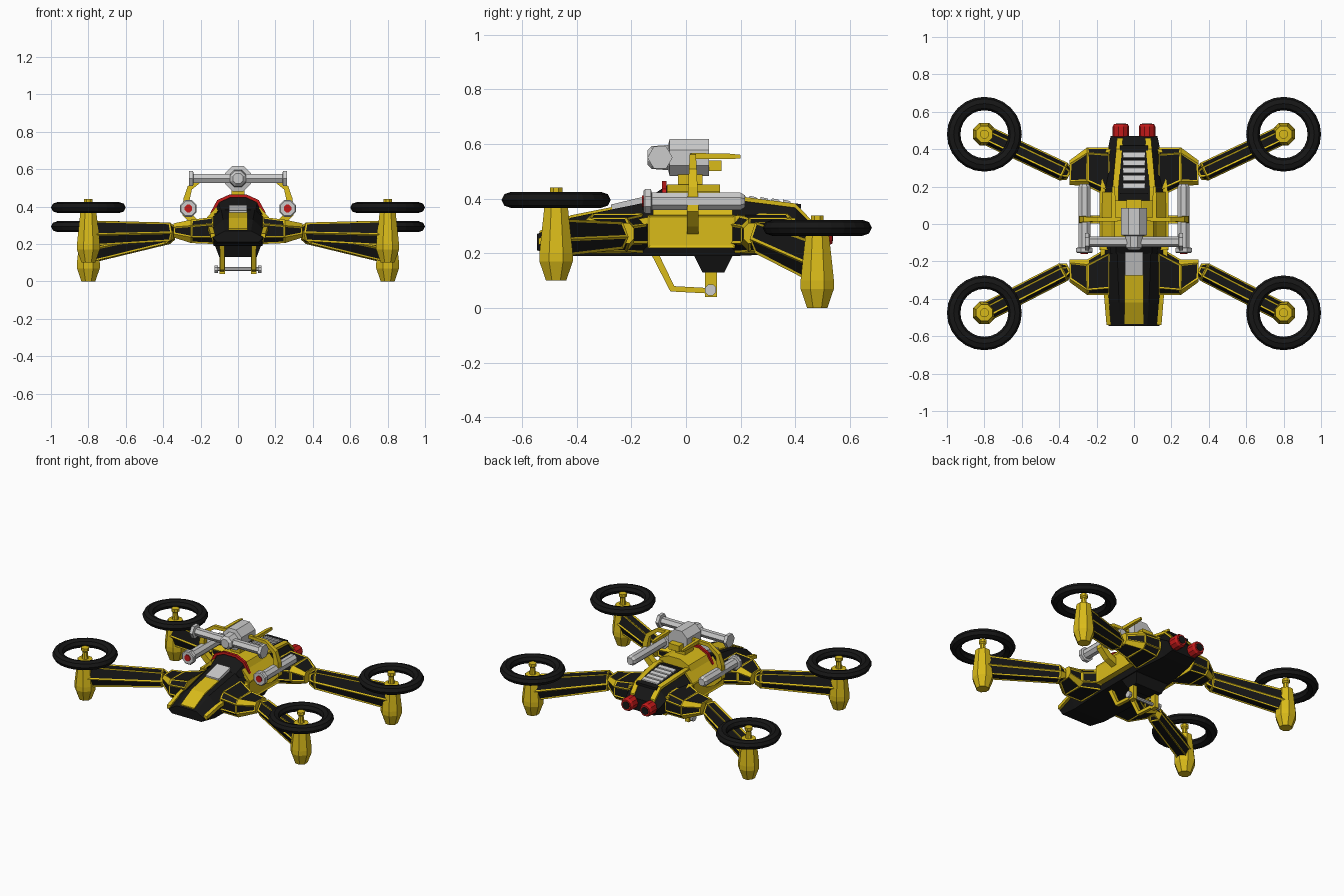
import bpy, bmesh, math
from mathutils import Vector

if "Cube" in bpy.data.objects:
    bpy.data.objects.remove(bpy.data.objects["Cube"])

COL = {"yellow": (0.70, 0.50, 0.01, 1), "black": (0.008, 0.008, 0.008, 1), "red": (0.55, 0.01, 0.01, 1)}
MATS = {}
for n, c in COL.items():
    MATS[n] = bpy.data.materials.new(n)
    MATS[n].diffuse_color = c


def loft(name, rings, col=None, panel=None, inset=0.014, depth=-0.004, mirror=False):
    """Skin closed rings, cap the ends, optionally inset coloured panels in the side faces."""
    bm = bmesh.new()
    vs = [[bm.verts.new(p) for p in r] for r in rings]
    n = len(rings[0])
    sides = [bm.faces.new((a[i], a[(i + 1) % n], b[(i + 1) % n], b[i]))
             for a, b in zip(vs, vs[1:]) for i in range(n)]
    bm.faces.new(vs[0])
    bm.faces.new(vs[-1])
    bmesh.ops.recalc_face_normals(bm, faces=bm.faces)
    if panel:
        big = [f for f in sides if min(e.calc_length() for e in f.edges) > inset * 2.6]
        bmesh.ops.inset_individual(bm, faces=big, thickness=inset, depth=depth)
        for f in big:
            f.material_index = 1
    me = bpy.data.meshes.new(name)
    bm.to_mesh(me)
    bm.free()
    ob = bpy.data.objects.new(name, me)
    bpy.context.collection.objects.link(ob)
    for c in (col, panel):
        if c:
            me.materials.append(MATS[c])
    if mirror:
        ob.modifiers.new("mirror", 'MIRROR').use_mirror_merge = False
    return ob


def pipe(name, pts, radii, col=None, n=8, **kw):
    """Polygonal tube along a path; also used for turned shapes on a straight axis."""
    pts = [Vector(p) for p in pts]
    if not isinstance(radii, (list, tuple)):
        radii = [radii] * len(pts)
    last = len(pts) - 1
    tan = [(pts[min(i + 1, last)] - pts[max(i - 1, 0)]).normalized() for i in range(last + 1)]
    axes = [Vector((1, 0, 0)), Vector((0, 1, 0)), Vector((0, 0, 1))]
    ref = min(axes, key=lambda a: max(abs(t.dot(a)) for t in tan))
    rings = []
    for p, t, r in zip(pts, tan, radii):
        u = t.cross(ref).normalized()
        v = t.cross(u)
        ang = [2 * math.pi * (k + 0.5) / n for k in range(n)]
        rings.append([p + r * (math.cos(a) * u + math.sin(a) * v) for a in ang])
    return loft(name, rings, col, **kw)


def turned(name, origin, axis, prof, col=None, n=8, **kw):
    o, a = Vector(origin), Vector(axis)
    return pipe(name, [o + a * t for t, r in prof], [r for t, r in prof], col, n, **kw)


def box(name, x, y, z, col=None, **kw):
    rings = [[(x[0], yy, z[0]), (x[1], yy, z[0]), (x[1], yy, z[1]), (x[0], yy, z[1])] for yy in y]
    return loft(name, rings, col, **kw)


def strip(name, pts, w, h, col=None, **kw):
    """Flat trim strip running along y."""
    rings = [[(x - w, y, z - h), (x + w, y, z - h), (x + w, y, z + h), (x - w, y, z + h)] for x, y, z in pts]
    return loft(name, rings, col, **kw)


# fuselage: y, bottom half-width/z, side half-width/z, deck half-width/z
hull = [(-0.545, .11, .21, .135, .235, .07, .27), (-0.42, .12, .19, .145, .27, .08, .33),
        (-0.15, .13, .19, .17, .31, .09, .385), (0.18, .13, .19, .17, .32, .10, .40),
        (0.40, .10, .20, .14, .31, .075, .375), (0.47, .09, .22, .125, .27, .07, .30)]
loft("fuselage", [[(a, y, za), (b, y, zb), (c, y, zc), (-c, y, zc), (-b, y, zb), (-a, y, za)]
                  for y, a, za, b, zb, c, zc in hull], "black")
loft("belly_block", [[(w, y0, z), (w, y1, z), (-w, y1, z), (-w, y0, z)]
                     for z, w, y0, y1 in ((0.21, .13, .02, .18), (0.13, .10, .06, .14))], "black")

# yellow trim on the hull
strip("hood_panel", [(0, -0.535, .275), (0, -0.42, .332), (0, -0.27, .362)], .05, .007, "yellow")
strip("edge_trim", [(.135, -0.54, .243), (.145, -0.42, .276), (.168, -0.15, .318), (.168, .18, .327), (.138, .40, .316)],
      .012, .012, "yellow", mirror=True)
strip("deck_trim", [(.09, -0.09, .39), (.10, .18, .402), (.08, .40, .374), (.075, .46, .312)],
      .016, .008, "yellow", mirror=True)
loft("deck_side", [[(.105, y, .375), (.172, y, .30), (.176, y, .33), (.115, y, .40)] for y in (-0.12, .17)],
     "yellow", mirror=True)
box("side_panel", (.12, .185), (-0.14, .18), (.22, .34), "yellow", panel="yellow", inset=.012, depth=-.005, mirror=True)

# cabin, windscreen and red hoop
cab = [(.14, .36), (.105, .425), (.045, .452), (-.045, .452), (-.105, .425), (-.14, .36)]
loft("cabin_roof", [[(x, y, z) for x, z in cab] for y in (-0.07, .125)], "yellow")
loft("cabin_front", [[(x * .9, -0.16, .36 + (z - .36) * .3) for x, z in cab],
                     [(x * .97, -0.07, z - .004) for x, z in cab]], "black")
pipe("cabin_hoop", [(x, -0.08, z + .004) for x, z in cab], .012, "red", 4)
strip("windscreen", [(0, -0.275, .366), (0, -0.15, .396)], .048, .012)

# rear vents and boosters
strip("vent_frame", [(0, .16, .40), (0, .42, .372)], .075, .008, "black")
for i in range(5):
    y = .205 + i * .041
    z = .412 - (y - .18) * .113
    loft("vent_slat", [[(x, y - .016, z - .012), (x, y + .016, z - .012), (x, y + .012, z), (x, y - .014, z + .006)]
                       for x in (-.06, .06)])
turned("booster", (.07, 0, .27), (0, 1, 0), [(.44, .03), (.465, .03), (.467, .044), (.52, .044), (.535, .036)],
       "red", 10, mirror=True)
turned("booster_core", (.07, 0, .27), (0, 1, 0), [(.53, .026), (.538, .026)], "black", 10, mirror=True)


# shoulders, arms and rotor pods
def shoulder_ring(x, y0, y1, z0, z1):
    c, d = (z1 - z0) * .25, (y1 - y0) * .14
    return [(x, y0 + d, z0), (x, y1 - d, z0), (x, y1, z0 + c), (x, y1, z1 - c),
            (x, y1 - d, z1), (x, y0 + d, z1), (x, y0, z1 - c), (x, y0, z0 + c)]


def arm_ring(p, z0, z1, side, w):
    zm = z0 + (z1 - z0) * .45
    sec = [(-.6, z0), (.6, z0), (1, zm), (.55, z1), (-.55, z1), (-1, zm)]
    return [(p[0] + side[0] * w * s, p[1] + side[1] * w * s, z) for s, z in sec]


ENDS = {
    "front": dict(sh=[(.13, -.38, -.12, .20, .345), (.25, -.38, -.19, .205, .33), (.345, -.31, -.19, .235, .31)],
                  a=(.345, -.24), az=(.215, .315), b=(.79, -.47), bz=(.19, .325), pod=.10, y=-.475, ring=.395),
    "rear": dict(sh=[(.13, .14, .41, .20, .345), (.25, .20, .41, .205, .33), (.345, .21, .34, .235, .31)],
                 a=(.345, .265), az=(.20, .315), b=(.79, .475), bz=(.10, .25), pod=.0, y=.48, ring=.293)}
for n, e in ENDS.items():
    loft(n + "_shoulder", [shoulder_ring(*s) for s in e["sh"]], "yellow", "black", .011, mirror=True)
    a, b = Vector(e["a"]), Vector(e["b"])
    d = (b - a).normalized()
    side = (-d.y, d.x)
    pts = [(a, .6, 0), (a + d * .035, 1, 0), (b, 1, 1)]
    rings = []
    for p, s, t in pts:
        z0, z1 = (e["az"][k] * (1 - t) + e["bz"][k] * t for k in (0, 1))
        m = (z0 + z1) / 2
        rings.append(arm_ring(p, m + (z0 - m) * s, m + (z1 - m) * s, side, .052 * s))
    loft(n + "_arm", rings, "yellow", "black", .0125, mirror=True)
    z = e["pod"]
    h = e["ring"] - z
    turned(n + "_rotor_pod", (.80, e["y"], z), (0, 0, 1),
           [(0, .04), (.07, .066), (.10, .066), (.17, .058), (h - .03, .047), (h - .028, .02), (h + .018, .016),
            (h + .026, .025), (h + .045, .025)], "yellow", 8, mirror=True)
    for s in (-1, 1):
        bpy.ops.mesh.primitive_torus_add(major_radius=.164, minor_radius=.036, major_segments=24, minor_segments=8,
                                         location=(.80 * s, e["y"], e["ring"]))
        t = bpy.context.object
        t.name = n + "_rotor_ring"
        t.scale.z = .82
        t.data.materials.append(MATS["black"])

# side guns and their brackets
turned("side_gun", (.265, 0, .39), (0, 1, 0), [(-.155, .042), (-.15, .048), (-.128, .048), (-.125, .034), (.20, .034),
                                               (.215, .024)], None, 8, mirror=True)
turned("side_gun_muzzle", (.265, 0, .39), (0, 1, 0), [(-.16, .022), (-.15, .022)], "red", 8, mirror=True)
pipe("gun_bracket", [(.17, .025, .29), (.23, .025, .315), (.277, .025, .36), (.275, .025, .44), (.258, .025, .50),
                     (.19, .025, .55), (.05, .025, .555)], [.03, .03, .03, .024, .02, .016, .014], "yellow", 4, mirror=True)
pipe("rear_prong", [(.11, .02, .555), (.11, .15, .555), (.11, .20, .553)], [.016, .014, .010], "yellow", 4, mirror=True)

# roof cannon with cross tube
turned("cannon_body", (0, 0, .55), (0, 1, 0), [(-.14, .03), (-.125, .045), (-.065, .05), (-.06, .074), (.085, .074)], None, 8)
turned("cannon_tube", (0, -.095, .55), (1, 0, 0), [(-.262, .046), (-.24, .046), (-.237, .027), (.237, .027), (.24, .046),
                                                   (.262, .046)], None, 6)
box("cannon_mount", (-.035, .035), (-.03, .06), (.44, .50), "yellow")
box("cannon_rear_block", (-.04, .04), (.08, .13), (.50, .54), "yellow")

# landing gear
pipe("skid_strut", [(.085, -.12, .21), (.085, -.05, .07), (.085, .08, .063)], [.018, .017, .014], "yellow", 4, mirror=True)
box("skid_post", (.07, .10), (.07, .113), (.04, .15), "yellow", mirror=True)
turned("skid_bar", (0, .09, .066), (1, 0, 0), [(-.125, .022), (-.108, .022), (-.106, .012), (.106, .012), (.108, .022),
                                               (.125, .022)], None, 8)

for m in bpy.data.materials:
    if m.users and not m.is_grease_pencil:
        m.use_nodes = True
        m.node_tree.nodes["Principled BSDF"].inputs["Base Color"].default_value = m.diffuse_color
